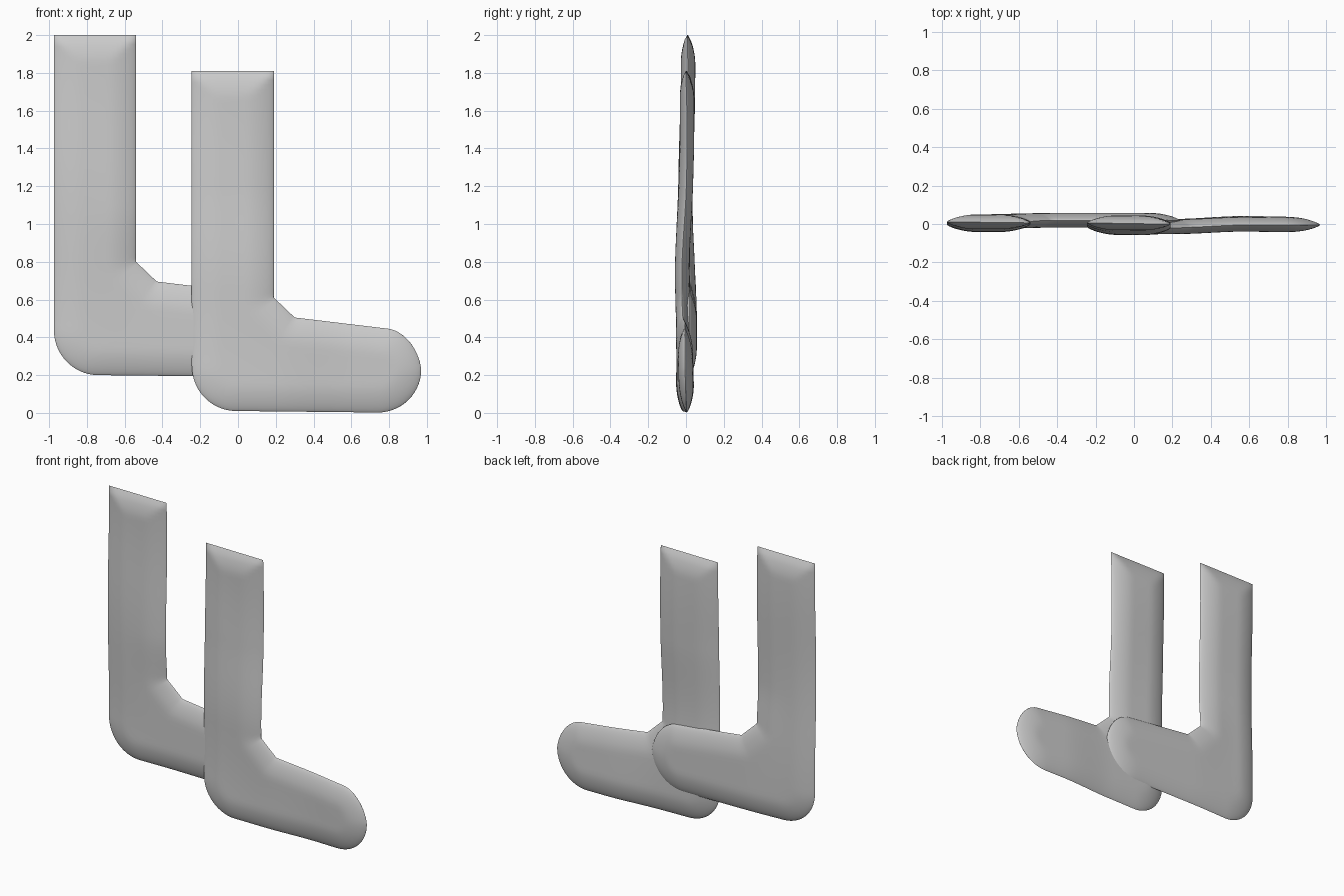
import bpy, bmesh, math
from mathutils import Vector, Matrix
from mathutils.geometry import intersect_point_line

cube = bpy.data.objects.get("Cube")
if cube:
    bpy.data.objects.remove(cube)

mat = bpy.data.materials.new("light grey")
mat.use_nodes = True
GREY = (0.6, 0.6, 0.6, 1)
mat.diffuse_color = GREY
mat.node_tree.nodes["Principled BSDF"].inputs["Base Color"].default_value = GREY


def line(a, b, n):
    a, b = Vector(a), Vector(b)
    return [a.lerp(b, i / n) for i in range(n + 1)]


def arc(a, b, corner, n):
    """Quarter ellipse from a to b, bulging towards the corner."""
    a, b, c = Vector(a), Vector(b), Vector(corner)
    centre = a + b - c
    return [centre + (a - centre) * math.cos(t) + (b - centre) * math.sin(t)
            for t in (math.pi / 2 * i / n for i in range(n + 1))]


def ease(lo, hi, v):
    t = min(max((v - lo) / (hi - lo), 0), 1)
    return t * t * (3 - 2 * t)


# Paired outlines (x, z): the heel side and the instep side, cuff to toe
TIP = (0.97, 0.23)
LEG, HEEL, FOOT, TOE = 50, 14, 20, 14
heel_side = (line((-0.245, 1.81), (-0.245, 0.25), LEG)
             + arc((-0.245, 0.25), (-0.01, 0.01), (-0.245, 0.01), HEEL)[1:]
             + line((-0.01, 0.01), (0.74, 0.002), FOOT)[1:]
             + arc((0.74, 0.002), TIP, (0.97, 0.002), TOE)[1:])
instep_side = (line((0.19, 1.81), (0.19, 0.61), LEG)
               + line((0.19, 0.61), (0.30, 0.505), HEEL)[1:]
               + line((0.30, 0.505), (0.80, 0.445), FOOT)[1:]
               + arc((0.80, 0.445), TIP, (0.95, 0.42), TOE)[1:])
outline = heel_side + instep_side[::-1]


def edge_distance(p):
    best = 9.0
    for a, b in zip(outline, outline[1:] + outline[:1]):
        if (b - a).length < 1e-6:
            continue
        q, t = intersect_point_line(p, a, b)
        q = Vector((q[0], q[1])) if 0 <= t <= 1 else (a if t < 0 else b)
        best = min(best, (p - q).length)
    return best


def front_bend(x, z):
    sway = 0.006 * math.sin(5 * z + 3 * x)
    return sway - 0.018 * (1 - ease(0.65, 1.2, z)) * (1 - ease(0.2, 0.6, x))


def rear_bend(x, z):
    sway = 0.007 * math.sin(4.5 * z + 2 * x + 0.6)
    foot = (1 - ease(0.5, 0.9, z)) * ease(-0.15, 0.3, x)
    return 0.004 + sway * (1 - foot) + 0.015 * foot


def make_sock(name, offset, bend):
    """Flat padded sock, thin at the rim and full in the middle."""
    bm = bmesh.new()
    cols = 24
    for side in (-1, 1):
        rows = []
        for a, b in zip(heel_side, instep_side):
            row = []
            for j in range(cols + 1):
                p = a.lerp(b, (1 - math.cos(math.pi * j / cols)) / 2)
                d = min(edge_distance(p) / 0.14, 1)
                half = 0.038 * (1 - (1 - d) ** 1.6) ** 0.75
                row.append(bm.verts.new((p.x, bend(p.x, p.y) + side * half, p.y)))
            rows.append(row)
        for r, s in zip(rows, rows[1:]):
            for j in range(cols):
                bm.faces.new((r[j], r[j + 1], s[j + 1], s[j]))
    bmesh.ops.remove_doubles(bm, verts=bm.verts, dist=0.0005)
    bmesh.ops.recalc_face_normals(bm, faces=bm.faces)
    bmesh.ops.transform(bm, verts=bm.verts, matrix=Matrix.Translation(offset))
    mesh = bpy.data.meshes.new(name)
    bm.to_mesh(mesh)
    bm.free()
    mesh.materials.append(mat)
    obj = bpy.data.objects.new(name, mesh)
    bpy.context.collection.objects.link(obj)
    bpy.ops.object.select_all(action="DESELECT")
    obj.select_set(True)
    bpy.context.view_layer.objects.active = obj
    bpy.ops.object.shade_smooth_by_angle(angle=math.radians(80))


make_sock("front_sock", (0, 0, 0), front_bend)
make_sock("rear_sock", (-0.73, 0, 0.19), rear_bend)
